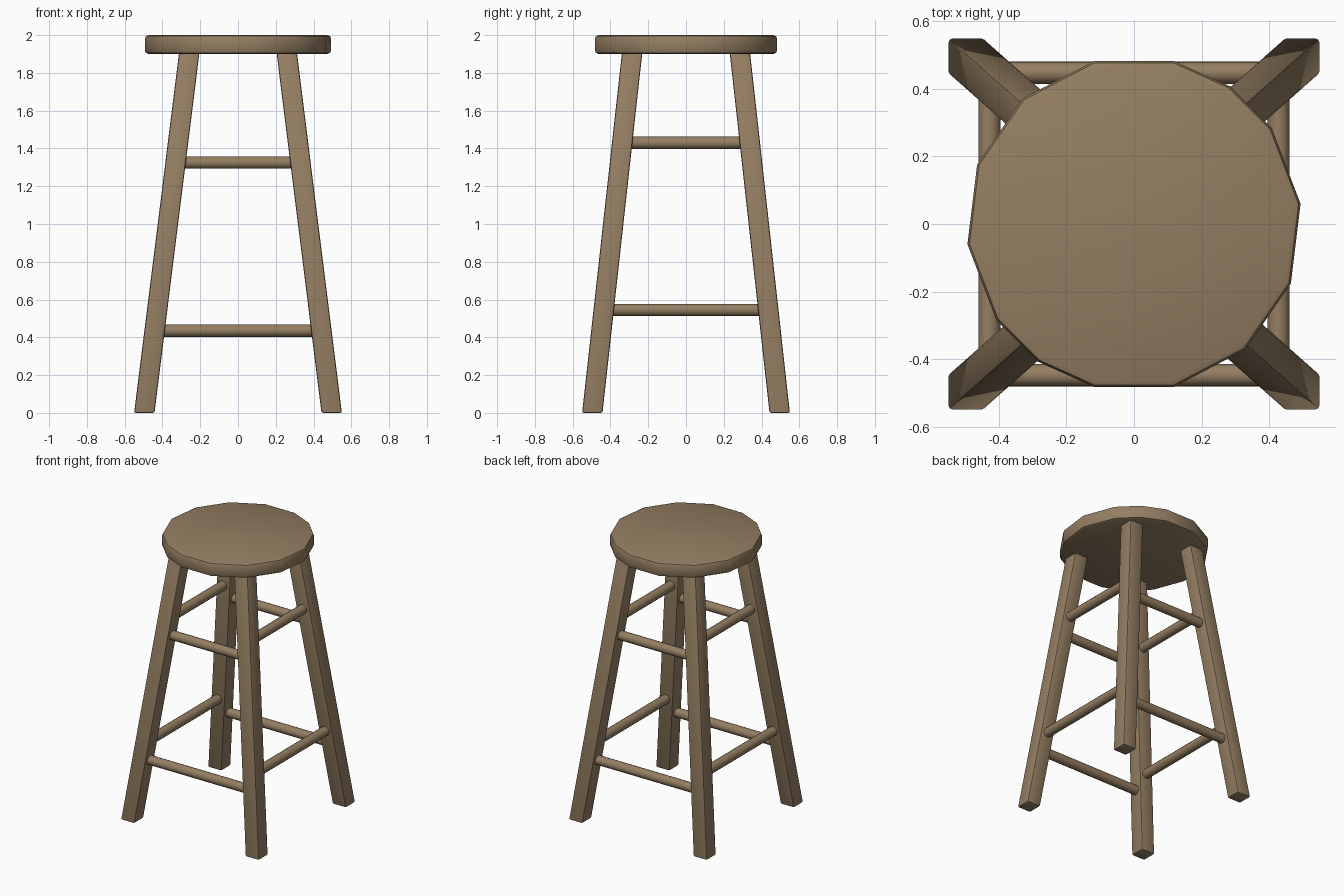
import bpy, bmesh, math
from mathutils import Vector

if "Cube" in bpy.data.objects:
    bpy.data.objects.remove(bpy.data.objects["Cube"])

wood = bpy.data.materials.new("brown wood")
wood.diffuse_color = (0.296, 0.209, 0.122, 1)
wood.use_nodes = True
wood.node_tree.nodes["Principled BSDF"].inputs["Base Color"].default_value = wood.diffuse_color

H = 1.9                       # underside of seat
BOT = (0.496, 0.496)          # leg centre at the floor
TOP = (0.259, 0.286)          # leg centre under the seat
HALF = 0.054                  # half leg thickness


def leg_at(z):
    t = z / H
    return [b + (a - b) * t for a, b in zip(TOP, BOT)]


def finish(name, bm, bevel=0, segments=2):
    bmesh.ops.recalc_face_normals(bm, faces=bm.faces)
    if bevel:
        bmesh.ops.bevel(bm, geom=[e for e in bm.edges if e.calc_face_angle(0) > 1.0],
                        offset=bevel, segments=segments, profile=0.5, affect='EDGES')
    me = bpy.data.meshes.new(name)
    bm.to_mesh(me)
    bm.free()
    me.materials.append(wood)
    ob = bpy.data.objects.new(name, me)
    bpy.context.collection.objects.link(ob)
    bpy.context.view_layer.objects.active = ob
    ob.select_set(True)
    bpy.ops.object.shade_smooth_by_angle(angle=math.radians(40))
    ob.select_set(False)
    return ob


def prism(bottom, top):
    bm = bmesh.new()
    a = [bm.verts.new(p) for p in bottom]
    b = [bm.verts.new(p) for p in top]
    bm.faces.new(a)
    bm.faces.new(b)
    n = len(a)
    for i in range(n):
        bm.faces.new((a[i], a[(i + 1) % n], b[(i + 1) % n], b[i]))
    return bm


# Seat: coarse slightly irregular disc with softened rims
half = [-20.8, 6.9, 34.8, 55.2, 76.2, 103.8, 131.5]
angles = [math.radians(a + s) for s in (0, 180) for a in half]
ring = [(0.497 * math.cos(a), 0.497 * math.sin(a)) for a in angles]
finish("seat", prism([(x, y, H) for x, y in ring], [(x, y, 2.0) for x, y in ring]), 0.02)

# Splayed legs: sheared square posts
sq = [(-1, -1), (1, -1), (1, 1), (-1, 1)]
for yname, sy in (("front", -1), ("back", 1)):
    for xname, sx in (("left", -1), ("right", 1)):
        def section(z):
            cx, cy = leg_at(z)
            return [(sx * cx + i * HALF, sy * cy + j * HALF, z) for i, j in sq]
        finish(f"{yname}_{xname}_leg", prism(section(0), section(H + 0.01)), 0.01)


# Round rungs between neighbouring legs
def rung(name, axis, side, z, r=0.033, n=14):
    cx, cy = leg_at(z)
    def ring_at(s):
        pts = []
        for k in range(n):
            a = 2 * math.pi * k / n
            u, w = r * math.cos(a), z + r * math.sin(a)
            pts.append((s * cx, side * cy + u, w) if axis == "x" else (side * cx + u, s * cy, w))
        return pts
    finish(name, prism(ring_at(-1), ring_at(1)))


for level, zx, zy in (("lower", 0.435, 0.545), ("upper", 1.325, 1.43)):
    for s, n in ((-1, "front"), (1, "back")):
        rung(f"{level}_{n}_rung", "x", s, zx)
    for s, n in ((-1, "left"), (1, "right")):
        rung(f"{level}_{n}_rung", "y", s, zy)
